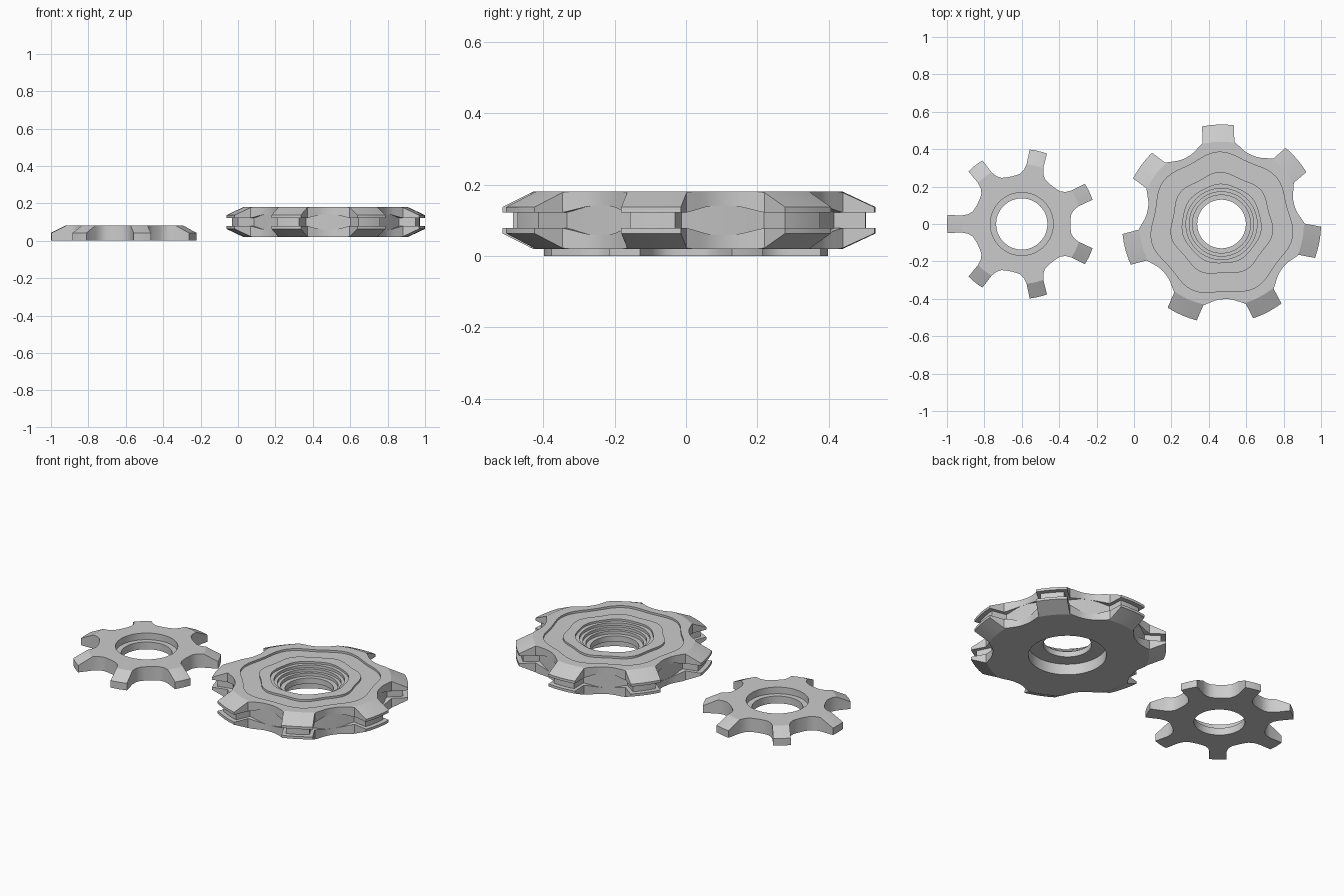
import bpy, bmesh, math

if "Cube" in bpy.data.objects:
    bpy.data.objects.remove(bpy.data.objects["Cube"])

N = 7
PITCH = 360 / N


def outline(half):
    """Repeat a half-tooth (angle offset, radius) into all teeth: (tooth, offset, radius)."""
    mirrored = [(-a, r) for a, r in reversed(half) if 0 < a < PITCH / 2 - 0.1]
    return [(k, a, r) for k in range(N) for a, r in mirrored + half]


def loft(name, centre, start, pts, section):
    """Closed loft: each section entry maps (offset, radius) to (offset, radius, z)."""
    bm = bmesh.new()
    rings = []
    for f in section:
        ring = []
        for k, a, R in pts:
            a2, r, z = f(a, R)
            t = math.radians(start + k * PITCH + a2)
            ring.append(bm.verts.new((centre + r * math.cos(t), r * math.sin(t), z)))
        rings.append(ring)
    n = len(pts)
    for i, p in enumerate(rings):
        q = rings[(i + 1) % len(rings)]
        for j in range(n):
            m = (j + 1) % n
            bm.faces.new((p[j], p[m], q[m], q[j]))
    bmesh.ops.remove_doubles(bm, verts=bm.verts, dist=0.0002)
    bmesh.ops.recalc_face_normals(bm, faces=bm.faces)
    me = bpy.data.meshes.new(name)
    bm.to_mesh(me)
    bm.free()
    ob = bpy.data.objects.new(name, me)
    bpy.context.collection.objects.link(ob)
    bpy.ops.object.select_all(action='DESELECT')
    ob.select_set(True)
    bpy.context.view_layer.objects.active = ob
    bpy.ops.object.shade_smooth_by_angle(angle=math.radians(25))
    return ob


def circle(r, z):
    return lambda a, R: (a, r, z)


def wave(r, amp, z):
    return lambda a, R: (a, r + amp * math.cos(math.radians(a * N)), z)


# Small sprocket: sloped tooth tops and a counterbored hole
small = outline([(0, .40), (3.4, .40), (6.8, .40), (8.3, .32), (10.5, .29),
                 (14.5, .27), (20, .262), (PITCH / 2, .26)])
loft("small_sprocket", -0.6, 180, small, [
    circle(.137, 0),
    lambda a, R: (a, R, 0),
    lambda a, R: (a, R, .082 - .04 * max(0, (R - .32) / .08)),
    lambda a, R: (a, min(R, .32), .082),
    circle(.168, .082), circle(.168, .043), circle(.137, .043)])

# Large sprocket: double-chamfered teeth split by a groove that fades into the valleys
big = outline([(0, .532), (4.6, .532), (9.2, .532), (11, .445), (13, .435),
               (15.5, .424), (18.5, .412), (22, .404), (PITCH / 2, .402)])
MID = 0.10


def rim(s):
    return lambda a, R: (a, min(R, .44), MID + s * .08)


def tip(s):
    return lambda a, R: (a, R, MID + s * (.08 - .043 * max(0, (R - .44) / .092)))


def depth(R):
    return min(1, max(0, (R - .402) / .04))


def lip(s):
    return lambda a, R: (a, R, MID + s * (.042 - .02 * depth(R)))


def core(s):
    def f(a, R):
        k = depth(R)
        inset = math.copysign(min(abs(a), 1.9 * k), a) if abs(a) > 5 else 0
        return (a - inset, R - .027 * k, MID + s * (.042 - .02 * k))
    return f


loft("large_sprocket", 0.468, 92.1, big, [
    # underside recess
    circle(.13, .085), circle(.21, .085), circle(.21, .02),
    # toothed rim with groove
    rim(-1), tip(-1), lip(-1), core(-1), core(1), lip(1), tip(1), rim(1),
    # shallow wavy channel in the top face
    wave(.372, .013, .18), wave(.372, .013, .168),
    wave(.27, .009, .168), wave(.27, .009, .18),
    # stepped bearing seat
    wave(.21, .003, .18), wave(.21, .003, .168), circle(.19, .168), circle(.19, .152),
    circle(.172, .152), circle(.172, .136), circle(.155, .136), circle(.155, .118),
    circle(.13, .118)])
